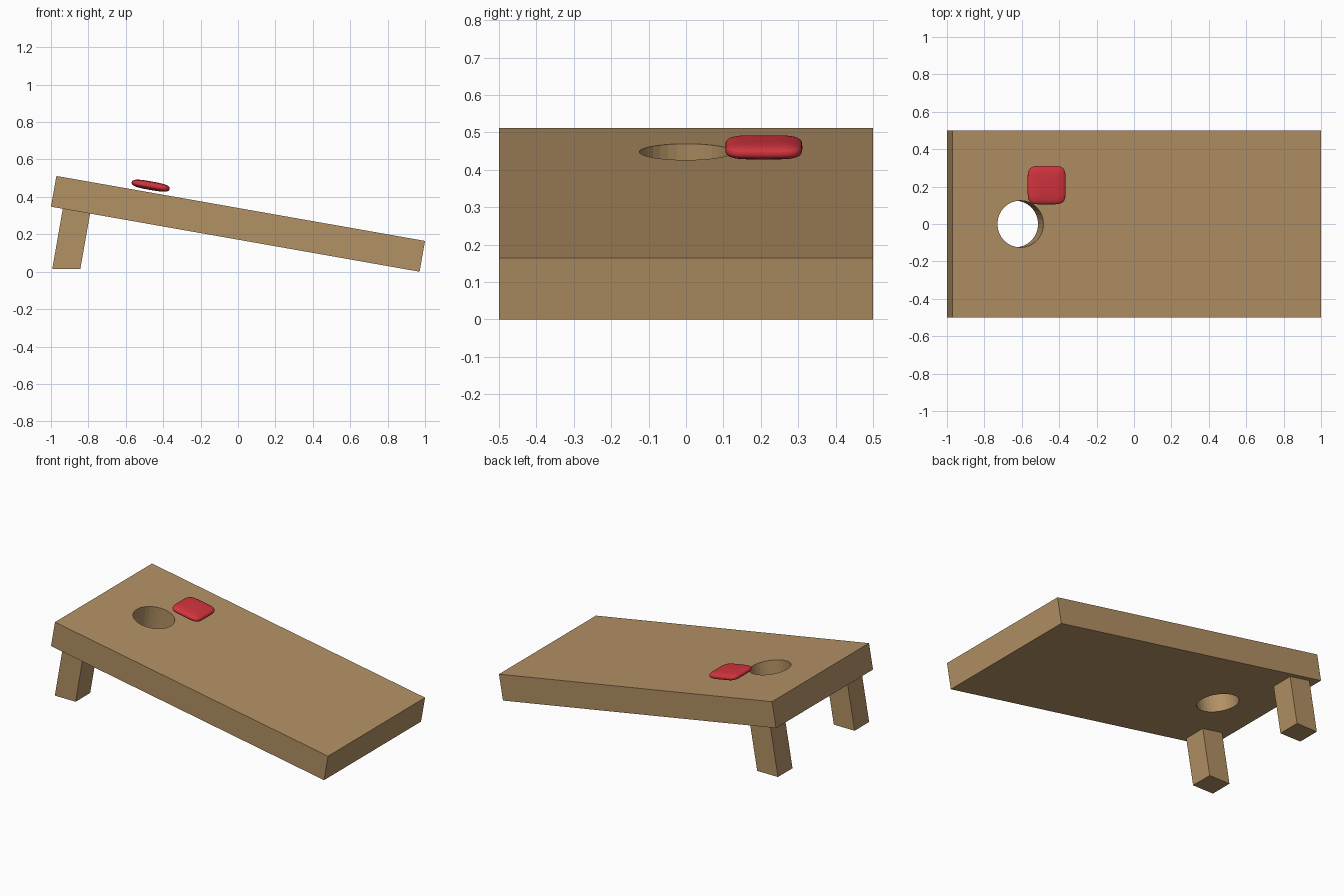
import bpy, bmesh, math
from mathutils import Matrix

if "Cube" in bpy.data.objects:
    bpy.data.objects.remove(bpy.data.objects["Cube"])

TILT = math.radians(10)
C, S = math.cos(TILT), math.sin(TILT)
THICK, LENGTH = 0.167, 2.0013


def material(name, rgb):
    m = bpy.data.materials.new(name)
    m.diffuse_color = (*rgb, 1)
    m.use_nodes = True
    m.node_tree.nodes["Principled BSDF"].inputs["Base Color"].default_value = m.diffuse_color
    return m


wood = material("wood", (0.45, 0.285, 0.13))
red = material("red cloth", (0.65, 0.035, 0.048))


def to_object(name, bm, mat):
    bmesh.ops.recalc_face_normals(bm, faces=bm.faces)
    me = bpy.data.meshes.new(name)
    bm.to_mesh(me)
    bm.free()
    ob = bpy.data.objects.new(name, me)
    bpy.context.collection.objects.link(ob)
    me.materials.append(mat)
    return ob


def prism(name, profile, y0, y1, mat):
    """Extrude an x-z profile along y."""
    bm = bmesh.new()
    face = bm.faces.new([bm.verts.new((x, y0, z)) for x, z in profile])
    ext = bmesh.ops.extrude_face_region(bm, geom=[face])
    bmesh.ops.translate(bm, vec=(0, y1 - y0, 0),
                        verts=[v for v in ext["geom"] if isinstance(v, bmesh.types.BMVert)])
    return to_object(name, bm, mat)


# Tilted board, its low bottom edge resting on the ground
bx = 1 - THICK * S
board = prism("board", [(bx, 0), (1, THICK * C),
                        (1 - LENGTH * C, THICK * C + LENGTH * S),
                        (bx - LENGTH * C, LENGTH * S)], -0.5, 0.5, wood)


def top_z(x):
    return THICK * C + (1 - x) * math.tan(TILT)


# Round hole, square to the board
bm = bmesh.new()
bmesh.ops.create_cone(bm, cap_ends=True, segments=32, radius1=0.125, radius2=0.125, depth=0.8,
                      matrix=Matrix.Translation((-0.607, 0, top_z(-0.607)))
                      @ Matrix.Rotation(TILT, 4, 'Y'))
cutter = to_object("hole_cutter", bm, wood)
cutter.hide_render = True
mod = board.modifiers.new("hole", 'BOOLEAN')
mod.object = cutter
mod.operation = 'DIFFERENCE'
mod.solver = 'EXACT'
bpy.context.view_layer.objects.active = board
bpy.ops.object.modifier_apply(modifier=mod.name)
bpy.data.objects.remove(cutter)

# Two legs, square to the board with feet cut level
for side, y0 in (("front", -0.47), ("back", 0.32)):
    prism(side + "_leg", [(-0.993, 0.015), (-0.843, 0.015), (-0.790, 0.3153), (-0.936, 0.341)],
          y0, y0 + 0.15, wood)

# Bean bag: soft square pillow lying along the slope


def power(v, e):
    return math.copysign(abs(v) ** e, v)


bm = bmesh.new()
bmesh.ops.create_uvsphere(bm, u_segments=48, v_segments=24, radius=1)
for v in bm.verts:
    r = math.hypot(v.co.x, v.co.y)
    a = math.atan2(v.co.y, v.co.x)
    rho = power(r, 0.62)
    v.co = (0.103 * rho * power(math.cos(a), 0.4),
            0.103 * rho * power(math.sin(a), 0.4),
            0.023 * power(v.co.z, 0.75))
bmesh.ops.transform(bm, verts=bm.verts,
                    matrix=Matrix.Translation((-0.467, 0.208, 0.46)) @ Matrix.Rotation(TILT, 4, 'Y'))
for f in bm.faces:
    f.smooth = True
to_object("bean_bag", bm, red)
